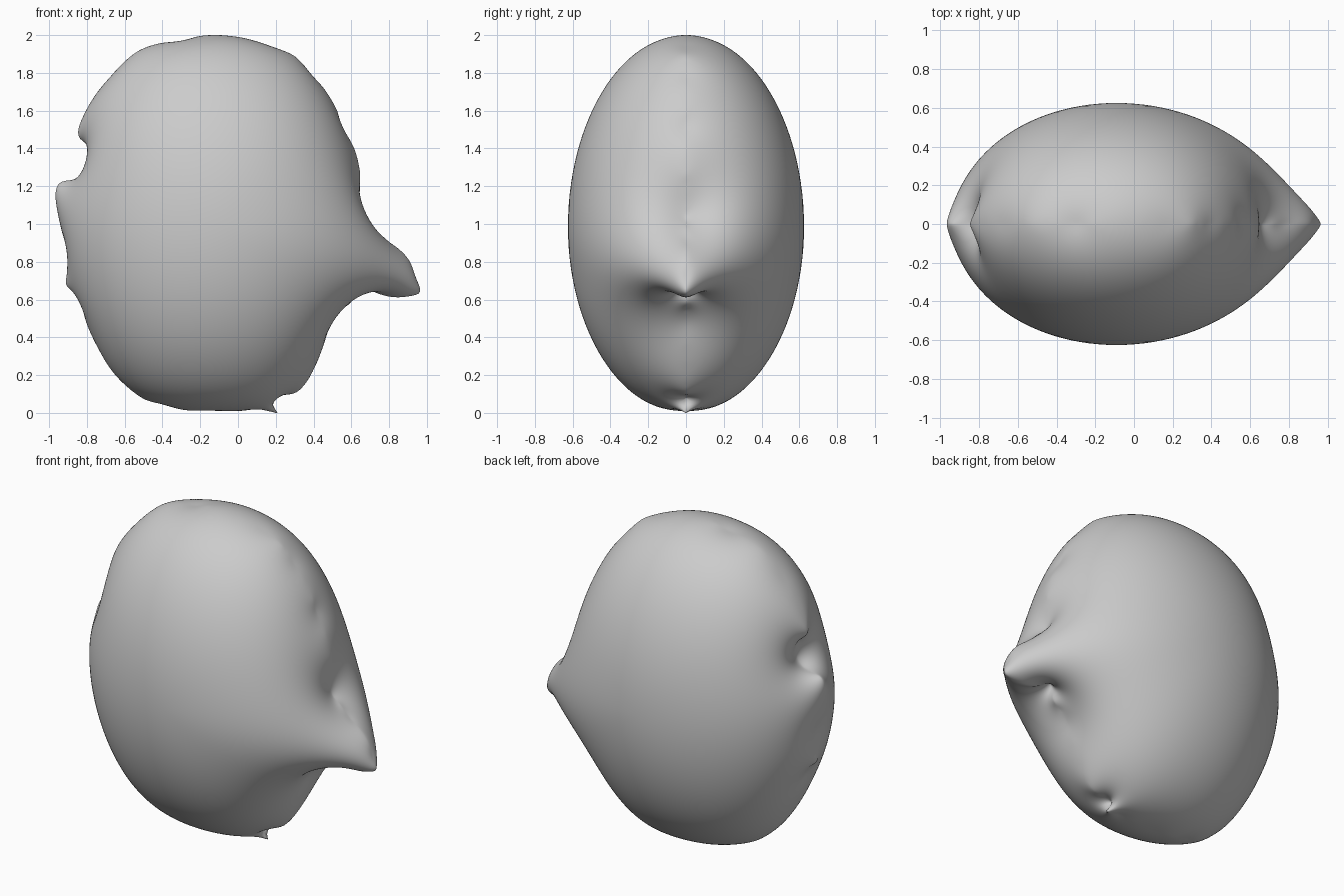
import bpy, bmesh, math

if "Cube" in bpy.data.objects:
    bpy.data.objects.remove(bpy.data.objects["Cube"])

# Side outline (x, z) of the head, counter-clockwise from the brow
OUTLINE = [
    (.645, 1.2), (.645, 1.28), (.615, 1.4), (.55, 1.52), (.52, 1.61), (.46, 1.71),
    (.39, 1.79), (.34, 1.85), (.28, 1.90), (.15, 1.95), (.07, 1.975), (0, 1.99),
    (-.1, 2.0), (-.2, 1.995), (-.3, 1.97), (-.42, 1.955), (-.52, 1.92), (-.6, 1.86),
    (-.68, 1.775), (-.75, 1.69), (-.81, 1.59), (-.845, 1.5), (-.835, 1.45),
    (-.785, 1.41), (-.775, 1.36), (-.775, 1.3), (-.81, 1.255), (-.87, 1.235),
    (-.94, 1.22), (-.965, 1.17), (-.96, 1.09), (-.935, .97), (-.905, .86),
    (-.905, .75), (-.91, .68), (-.87, .635), (-.83, .57), (-.8, .47), (-.75, .36),
    (-.68, .24), (-.6, .15), (-.5, .075), (-.4, .045), (-.28, .015), (-.15, .012),
    (0, .01), (.1, .02), (.16, .01), (.215, .003), (.165, .065), (.2, .09),
    (.3, .105), (.36, .16), (.41, .25), (.45, .35), (.49, .47), (.54, .54),
    (.6, .59), (.61, .67), (.64, .69), (.72, .64), (.82, .613), (.92, .62),
    (.965, .645), (.94, .72), (.91, .8), (.86, .86), (.78, .92), (.72, .98),
    (.66, 1.03), (.645, 1.1)]
CX, CZ, HALF_Y = -0.12, 1.0, 0.625
N, K, RINGS, DECAY = 480, 200, 40, 0.9
TAU = 2 * math.pi


def smooth_loop(pts, steps=16):
    """Closed Catmull-Rom curve through the points, as complex x + iz."""
    p = [complex(*q) for q in pts]
    out = []
    for i in range(len(p)):
        a, b, c, d = p[i - 1], p[i], p[(i + 1) % len(p)], p[(i + 2) % len(p)]
        for s in range(steps):
            t = s / steps
            out.append(.5 * (2 * b + (c - a) * t + (2 * a - 5 * b + 4 * c - d) * t * t
                             + (3 * b - a - 3 * c + d) * t ** 3))
    return out


def resample(curve, arc_share=0.4):
    """N samples, spaced by a mix of angle around the centre and arc length."""
    loop = curve + [curve[0]]
    ang = [math.atan2(q.imag - CZ, (q.real - CX) / .8) for q in loop]
    turn, arc, params, start = 0, 0, [0], ang[0]
    total = sum(abs(b - a) for a, b in zip(loop, loop[1:]))
    for i in range(1, len(loop)):
        turn += (ang[i] - ang[i - 1] + math.pi) % TAU - math.pi
        arc += abs(loop[i] - loop[i - 1])
        t = (1 - arc_share) * turn + arc_share * TAU * arc / total
        params.append(max(t, params[-1] + 1e-6))
    out, j = [], 0
    for i in range(N):
        t = TAU * i / N
        while j < len(params) - 2 and params[j + 1] < t:
            j += 1
        f = (t - params[j]) / (params[j + 1] - params[j])
        out.append(loop[j] + (loop[j + 1] - loop[j]) * min(max(f, 0), 1))
    return out


# Split the outline into waves so fine features fade faster towards the sides
ring0 = resample(smooth_loop(OUTLINE))
root = [complex(math.cos(TAU * i / N), math.sin(TAU * i / N)) for i in range(N)]
waves = {k: sum(ring0[i] * root[(-k * i) % N] for i in range(N)) / N
         for k in range(-K, K + 1)}


def ring(phi):
    """Cross-section of the head at latitude phi away from the middle plane."""
    amp = []
    for k, c in waves.items():
        e = DECAY * max(abs(k) - 1, 0) * phi
        w = 1 if k == 0 else math.cos(phi) * (1 + e) * math.exp(-e)
        if abs(c) * w > 1e-5:
            amp.append((k, c * w))
    return [sum(c * root[(k * i) % N] for k, c in amp) for i in range(N)]


# Head: stacked cross-sections, mirrored front to back
bm = bmesh.new()
half = [(math.pi / 2) * (i / RINGS) ** 1.5 for i in range(RINGS)]
sections = {i: (ring0 if i == 0 else ring(half[i])) for i in range(RINGS)}
rows = []
for j in range(-RINGS + 1, RINGS):
    y = math.copysign(HALF_Y * math.sin(half[abs(j)]), j)
    rows.append([bm.verts.new((q.real, y, q.imag)) for q in sections[abs(j)]])
for a, b in zip(rows, rows[1:]):
    for i in range(N):
        n = (i + 1) % N
        bm.faces.new((a[i], a[n], b[n], b[i]))
for row, y in ((rows[0], -HALF_Y), (rows[-1], HALF_Y)):
    pole = bm.verts.new((waves[0].real, y, waves[0].imag))
    for i in range(N):
        bm.faces.new((row[i], row[(i + 1) % N], pole))
bmesh.ops.recalc_face_normals(bm, faces=bm.faces)
mesh = bpy.data.meshes.new("head")
bm.to_mesh(mesh)
bm.free()
mesh.shade_smooth()
head = bpy.data.objects.new("head", mesh)
bpy.context.collection.objects.link(head)
